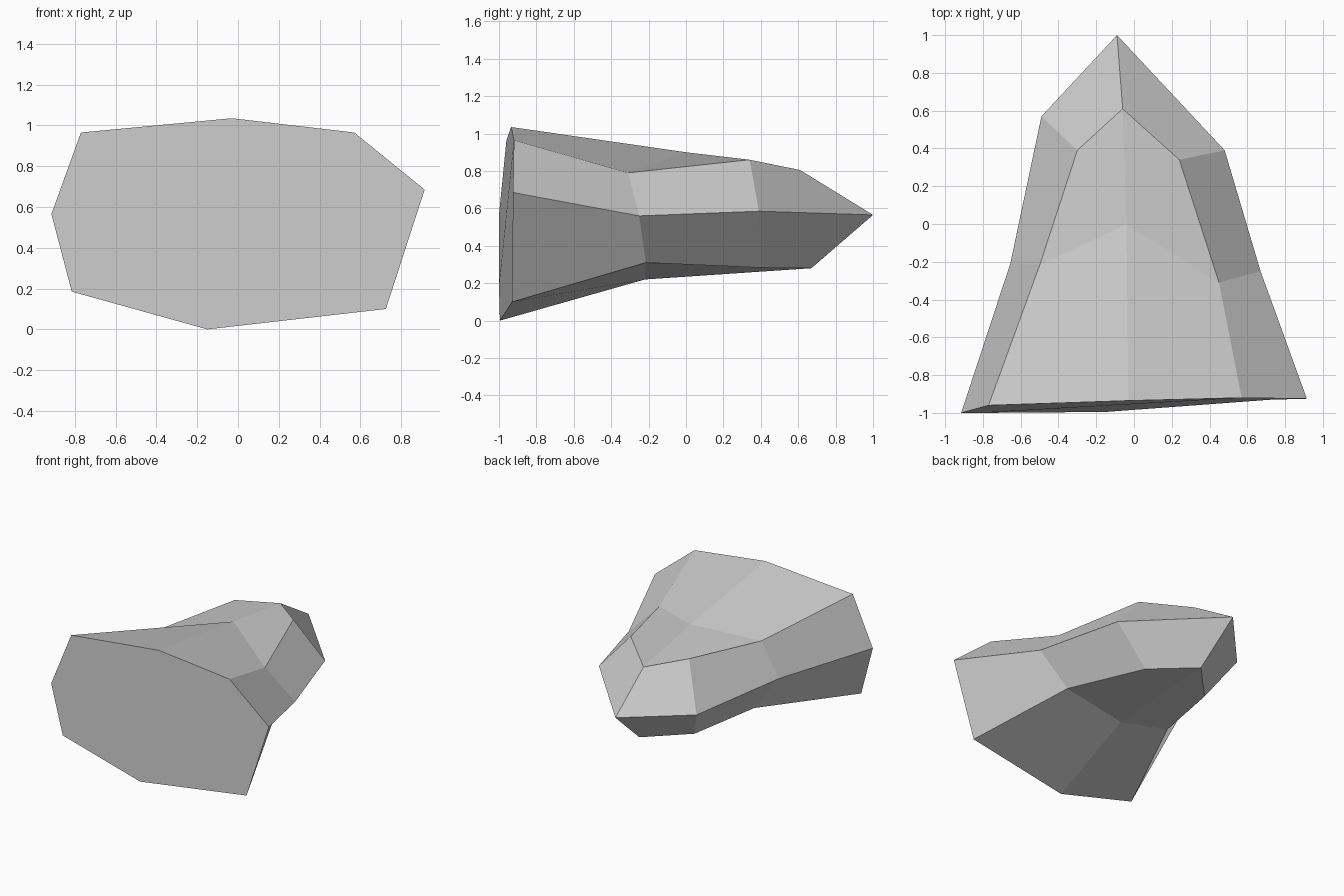
import bpy
import bmesh

cube = bpy.data.objects.get("Cube")
if cube:
    bpy.data.objects.remove(cube, do_unlink=True)

# Plain stone colour
stone = bpy.data.materials.new("grey_stone")
stone.use_nodes = True
grey = (0.6, 0.6, 0.6, 1)
stone.diffuse_color = grey
stone.node_tree.nodes["Principled BSDF"].inputs["Base Color"].default_value = grey

# Eight-sided cross-sections, each starting at the top and turning towards +x
broken_end = [(-.03, -.935, 1.035), (.57, -.92, .965), (.915, -.925, .685), (.725, -.93, .10),
              (-.15, -.995, 0), (-.815, -1, .185), (-.915, -1, .565), (-.77, -.96, .965)]
waist = [(-.04, 0, .90), (.45, -.31, .79), (.67, -.25, .56), (.444, -.215, .31),
         (-.06, -.22, .22), (-.463, -.18, .29), (-.655, -.21, .56), (-.50, -.22, .81)]
shoulder = [(-.06, .61, .805), (.24, .34, .86), (.48, .39, .585), (.224, .396, .283),
            (-.066, .67, .28), (-.342, .383, .272), (-.49, .57, .53), (-.30, .39, .85)]
tip_point = (-.09, 1, .565)

bm = bmesh.new()
rings = [[bm.verts.new(p) for p in ring] for ring in (broken_end, waist, shoulder)]
sides = len(broken_end)

# Flat front face
bm.faces.new(rings[0])

# Side facets between neighbouring sections
for near, far in zip(rings, rings[1:]):
    for i in range(sides):
        j = (i + 1) % sides
        bm.faces.new((near[i], near[j], far[j], far[i]))

# Four facets closing to the pointed back
tip = bm.verts.new(tip_point)
last = rings[-1]
for i in range(0, sides, 2):
    bm.faces.new((last[i], last[i + 1], last[(i + 2) % sides], tip))

bmesh.ops.recalc_face_normals(bm, faces=bm.faces[:])
mesh = bpy.data.meshes.new("rock")
bm.to_mesh(mesh)
bm.free()
mesh.materials.append(stone)
rock = bpy.data.objects.new("rock", mesh)
bpy.context.collection.objects.link(rock)
